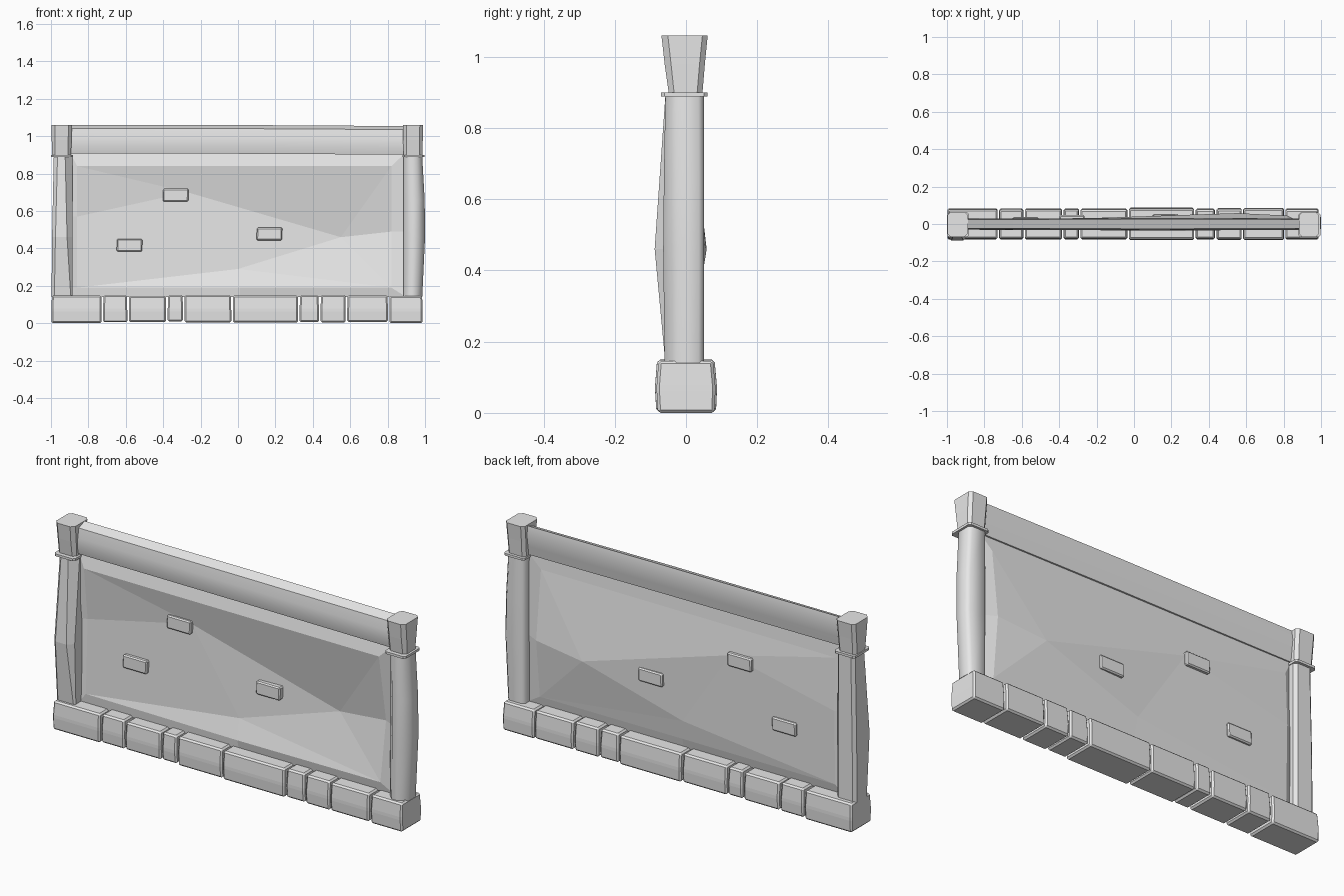
import bpy, bmesh, random
from math import radians

random.seed(4)
cube = bpy.data.objects.get("Cube")
if cube:
    bpy.data.objects.remove(cube)

stone = bpy.data.materials.new("pale_grey_stone")
stone.use_nodes = True
grey = (0.8, 0.8, 0.8, 1)
stone.diffuse_color = grey
stone.node_tree.nodes["Principled BSDF"].inputs["Base Color"].default_value = grey


def make(name, verts, faces, smooth=None, bevel=0):
    """Mesh object with outward normals, optional bevel and smoothing."""
    bm = bmesh.new()
    vs = [bm.verts.new(v) for v in verts]
    for f in faces:
        bm.faces.new([vs[i] for i in f])
    bmesh.ops.recalc_face_normals(bm, faces=bm.faces[:])
    if bevel:
        bmesh.ops.bevel(bm, geom=bm.edges[:], offset=bevel, segments=1,
                        affect='EDGES', profile=0.5)
    me = bpy.data.meshes.new(name)
    bm.to_mesh(me)
    bm.free()
    me.materials.append(stone)
    ob = bpy.data.objects.new(name, me)
    bpy.context.collection.objects.link(ob)
    if smooth:
        bpy.ops.object.select_all(action='DESELECT')
        ob.select_set(True)
        bpy.context.view_layer.objects.active = ob
        bpy.ops.object.shade_smooth_by_angle(angle=radians(smooth))
    return ob


def loft(name, rings, **kw):
    """Skin equal-sized rings and close both ends."""
    n = len(rings[0])
    verts = [p for r in rings for p in r]
    faces = [list(range(n)), list(range(len(verts) - n, len(verts)))]
    for k in range(len(rings) - 1):
        for i in range(n):
            j = (i + 1) % n
            faces.append([k * n + i, k * n + j, (k + 1) * n + j, (k + 1) * n + i])
    return make(name, verts, faces, **kw)


def rect(x0, x1, y0, y1, z):
    """Horizontal rectangle."""
    return [(x0, y0, z), (x1, y0, z), (x1, y1, z), (x0, y1, z)]


def octagon(x0, x1, y0, y1, z, fl=0.015, fr=0.015, back=0.015):
    """Rectangle with cut corners: front left, front right and both back ones."""
    return [(x0 + fl, y0, z), (x1 - fr, y0, z), (x1, y0 + fr, z), (x1, y1 - back, z),
            (x1 - back, y1, z), (x0 + back, y1, z), (x0, y1 - back, z), (x0, y0 + fl, z)]


def jitter(s):
    return random.uniform(-s, s)


# Row of rough foundation stones
cuts = [-0.998, -0.726, -0.588, -0.38, -0.29, -0.032, 0.325, 0.437, 0.58, 0.805, 0.987]
last = len(cuts) - 2
for i, (a, b) in enumerate(zip(cuts, cuts[1:])):
    x0 = a + (0.004 if i else 0)
    x1 = b - (0.004 if i < last else 0)
    d = 0.085 + jitter(0.003)
    loft(f"base_stone_{i + 1}", [
        rect(x0, x1, -d + 0.004, d - 0.003, 0.0 if i in (0, last) else 0.006 + jitter(0.004)),
        rect(x0, x1, -d, d, 0.07),
        rect(x0 + abs(jitter(0.004)), x1 - abs(jitter(0.004)), -d + 0.006, d - 0.007,
             0.149 + jitter(0.003))], bevel=0.008)

# Thin warped infill panel: x, z, front y, back y of border corners, then inner points
points = [(-0.86, 0.19, -0.006, 0.018), (0.01, 0.19, -0.02, 0.014), (0.82, 0.19, -0.016, 0.015),
          (0.82, 0.49, 0.03, 0.045), (0.82, 0.84, -0.028, 0.006), (-0.86, 0.84, -0.022, 0.014),
          (-0.86, 0.57, 0.008, 0.025),
          (-0.27, 0.7, 0.012, 0.03), (0, 0.29, 0.01, 0.028), (0.55, 0.46, 0.042, 0.058)]
rim_count = 7
facets = [(6, 7, 5), (7, 9, 4, 5), (9, 3, 4), (6, 0, 8, 7), (7, 8, 9),
          (0, 1, 8), (1, 2, 8), (8, 2, 9), (9, 2, 3)]
verts, faces, edges = [], [], []
for side, edge_y in ((2, -0.008), (3, 0.004)):
    o = len(verts)
    e = o + len(points)
    edges.append(e)
    verts += [(p[0], p[side], p[1]) for p in points]
    for x, z, *_ in points[:rim_count]:
        out_x = 0.9 if x > 0.5 else -0.9 if x < -0.5 else x
        out_z = 0.14 if z < 0.2 else 0.915 if z > 0.8 else z
        verts.append((out_x, edge_y, out_z))
    faces += [[o + i for i in f] for f in facets]
    for i in range(rim_count):
        j = (i + 1) % rim_count
        faces.append([o + i, o + j, e + j, e + i])
for i in range(rim_count):
    j = (i + 1) % rim_count
    faces.append([edges[0] + i, edges[0] + j, edges[1] + j, edges[1] + i])
make("wall_panel", verts, faces)

# Exposed bricks running through the panel
bricks = [(-0.333, 0.685, -0.008, 0.047), (-0.58, 0.417, -0.012, 0.038), (0.168, 0.477, 0.0, 0.054)]
for i, (x, z, y0, y1) in enumerate(bricks):
    h = 0.034
    loft(f"exposed_brick_{i + 1}", [
        rect(x - 0.069, x + 0.067, y0, y1, z - h),
        rect(x - 0.067, x + 0.069, y0, y1, z + h)], bevel=0.006)

# Coping beam: crest at the back, sloping top, undercut behind
profile = [(-0.024, 1.038), (0.024, 1.057), (0.03, 1.01), (0.02, 0.95), (0.012, 0.904),
           (-0.022, 0.904), (-0.032, 0.945), (-0.031, 0.99)]
loft("coping_beam", [[(x, y * w, z + dz) for y, z in profile]
                     for x, w, dz in ((-0.91, 0.95, 0.003), (0.1, 1.08, 0.002), (0.91, 1, -0.003))],
     smooth=45)

# End posts, the right one bowed forward
loft("left_post", [
    octagon(0.885, 0.985, -0.06, 0.05, 0.14, 0.03, 0.036),
    octagon(0.885, 1.0, -0.064, 0.051, 0.46, 0.036, 0.04),
    octagon(0.885, 0.998, -0.062, 0.051, 0.66, 0.034, 0.036),
    octagon(0.885, 0.985, -0.058, 0.05, 0.89, 0.03, 0.03)], smooth=50)
loft("right_post", [
    octagon(-0.997, -0.886, -0.058, 0.05, 0.14, 0.015, 0.008),
    octagon(-0.994, -0.886, -0.088, 0.05, 0.46, 0.018, 0.028),
    octagon(-0.985, -0.886, -0.058, 0.048, 0.89, 0.02, 0.038)])

# Thin collar and flared head on each post
for side, x0, x1 in (("left", 0.882, 0.99), ("right", -0.997, -0.888)):
    loft(f"{side}_post_collar", [octagon(x0 - 0.002, x1 + 0.006, -0.07, 0.061, z, 0.01, 0.01, 0.01)
                                 for z in (0.888, 0.9)])
    loft(f"{side}_post_head", [
        octagon(x0 + 0.003, x1 - 0.005, -0.048, 0.046, 0.895),
        octagon(x0 + 0.001, x1 - 0.002, -0.06, 0.053, 0.98, 0.018, 0.018),
        octagon(x0, x1, -0.069, 0.061, 1.06, 0.018, 0.018)])
